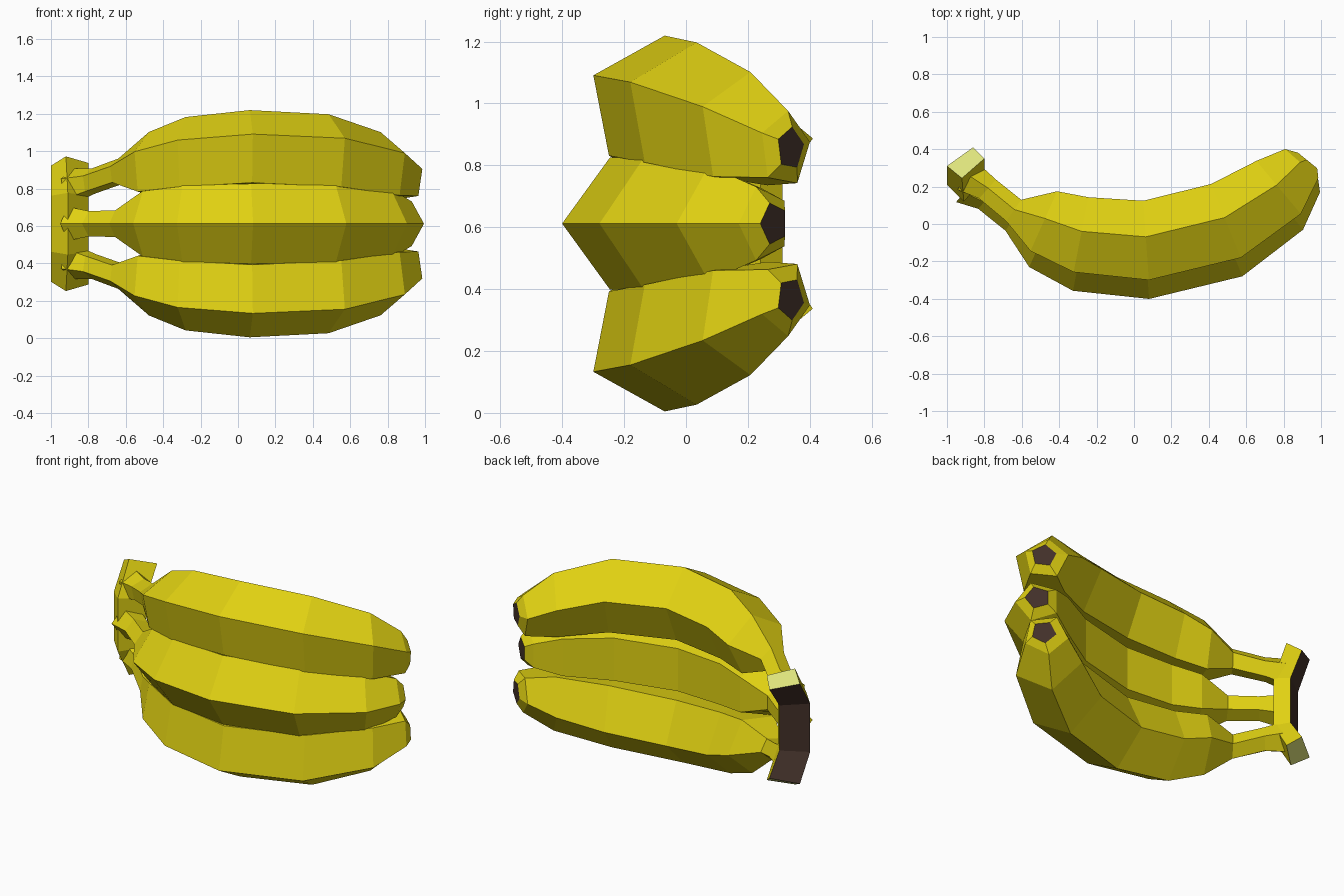
import bpy, bmesh
from math import sin, cos, radians
from mathutils import Vector

if "Cube" in bpy.data.objects:
    bpy.data.objects.remove(bpy.data.objects["Cube"])


def material(name, rgb):
    m = bpy.data.materials.new(name)
    m.diffuse_color = (*rgb, 1)
    m.use_nodes = True
    m.node_tree.nodes["Principled BSDF"].inputs["Base Color"].default_value = m.diffuse_color
    return m


YELLOW = material("banana_yellow", (0.75, 0.64, 0.006))
BROWN = material("dark_brown", (0.055, 0.03, 0.022))
PALE = material("pale_cut", (0.72, 0.76, 0.2))
MID_Z = 0.612


def loft(name, rings, start_mat, end_mat, side_rule=lambda i: 0):
    """Skin a list of rings into a closed flat-shaded solid."""
    bm = bmesh.new()
    loops = [[bm.verts.new(p) for p in r] for r in rings]
    n = len(loops[0])
    for a, b in zip(loops, loops[1:]):
        for i in range(n):
            j = (i + 1) % n
            bm.faces.new((a[i], a[j], b[j], b[i])).material_index = side_rule(i)
    bm.faces.new(loops[0]).material_index = start_mat
    bm.faces.new(loops[-1]).material_index = end_mat
    bmesh.ops.recalc_face_normals(bm, faces=bm.faces)
    me = bpy.data.meshes.new(name)
    bm.to_mesh(me)
    bm.free()
    for m in (YELLOW, BROWN, PALE):
        me.materials.append(m)
    ob = bpy.data.objects.new(name, me)
    bpy.context.collection.objects.link(ob)
    return ob


# Banana path: x, y, radius, heading, then y and z offset of the outer bananas
PATH = [
    (-0.89, 0.190, 0.095, -40, 0.060, 0.200),
    (-0.785, 0.135, 0.072, -42, 0.050, 0.225),
    (-0.645, 0.025, 0.074, -35, 0.045, 0.275),
    (-0.485, -0.061, 0.185, -24, 0.070, 0.307),
    (-0.285, -0.145, 0.216, -11, 0.080, 0.356),
    (0.065, -0.176, 0.225, 4, 0.080, 0.384),
    (0.495, -0.071, 0.225, 22, 0.080, 0.362),
    (0.778, 0.120, 0.196, 40, 0.070, 0.295),
    (0.900, 0.252, 0.125, 49, 0.068, 0.240),
    (0.930, 0.284, 0.070, 51, 0.054, 0.243),
]

# Three five-sided bananas, fanned up and down
for name, side in (("lower_banana", -1), ("middle_banana", 0), ("upper_banana", 1)):
    rings = []
    for x, y, r, heading, dy, dz in PATH:
        t = radians(heading)
        normal = Vector((-sin(t), cos(t), 0))
        centre = Vector((x, y + abs(side) * dy, MID_Z + side * dz))
        ring = []
        for k in range(5):
            a = radians(180 - 25 * side + 72 * k)
            ring.append(centre + r * (cos(a) * normal + sin(a) * Vector((0, 0, 1))))
        rings.append(ring)
    loft(name, rings, 0, 1)

# Crown joining the stalks: bent bar with brown back and pale cut ends
END = [(-1.0, 0.31, 0.31), (-0.86, 0.41, 0.275), (-0.80, 0.35, 0.325), (-0.92, 0.245, 0.36)]
INNER = [(-1.0, 0.21, 0.15), (-0.86, 0.312, 0.14), (-0.80, 0.24, 0.15), (-0.91, 0.12, 0.165)]
rings = [[(x, y, MID_Z + s * z) for x, y, z in prof]
         for prof, s in ((END, -1), (INNER, -1), (INNER, 1), (END, 1))]
loft("crown", rings, 2, 2, lambda i: 1 if i == 0 else 0)
